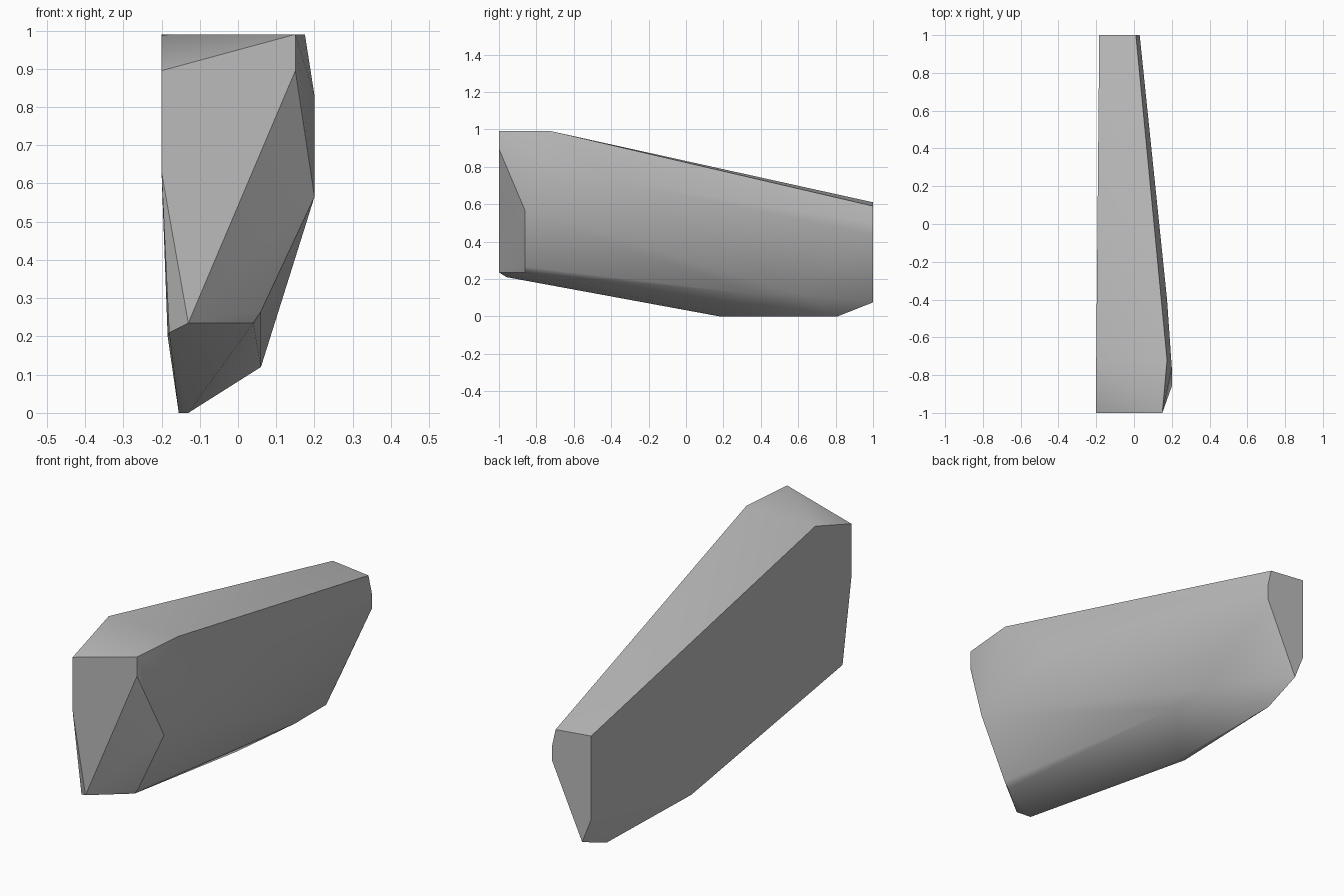
import bpy
import bmesh

cube = bpy.data.objects.get("Cube")
if cube:
    bpy.data.objects.remove(cube, do_unlink=True)

# Stone colour
stone = bpy.data.materials.new("grey_stone")
stone.use_nodes = True
grey = (0.5, 0.5, 0.5, 1)
stone.diffuse_color = grey
stone.node_tree.nodes["Principled BSDF"].inputs["Base Color"].default_value = grey

# Corners of the cut stone, end by end
front_end = [(-.2, -1, .895), (-.2, -1, .63), (-.13, -1, .235),
             (.15, -1, .895), (.15, -1, .99), (-.18, -.96, .21)]
front_shoulder = [(-.2, -.72, .99), (.175, -.72, .99), (.2, -.76, .83),
                  (.2, -.86, .565), (.06, -.86, .265), (.04, -.86, .235),
                  (.175, -.4, .73)]
underside = [(-.155, .18, 0), (-.13, .18, 0), (-.135, .81, 0),
             (.06, .36, .12), (.06, .6, .12)]
back_end = [(-.184, 1, .61), (.01, 1, .59), (.03, 1, .5),
            (.03, 1, .435), (-.135, 1, .075), (-.184, 1, .2)]

# Wrap the corners in a solid and merge its flat facets
bm = bmesh.new()
for corner in front_end + front_shoulder + underside + back_end:
    bm.verts.new(corner)
bmesh.ops.convex_hull(bm, input=bm.verts[:])
loose = [v for v in bm.verts if not v.link_faces]
bmesh.ops.delete(bm, geom=loose, context='VERTS')
bmesh.ops.dissolve_limit(bm, angle_limit=0.02, verts=bm.verts[:], edges=bm.edges[:])
bmesh.ops.recalc_face_normals(bm, faces=bm.faces[:])
mesh = bpy.data.meshes.new("rock")
bm.to_mesh(mesh)
bm.free()
mesh.materials.append(stone)

rock = bpy.data.objects.new("rock", mesh)
bpy.context.collection.objects.link(rock)
bpy.context.view_layer.objects.active = rock
rock.select_set(True)
bpy.ops.object.shade_smooth_by_angle(angle=0.52)
